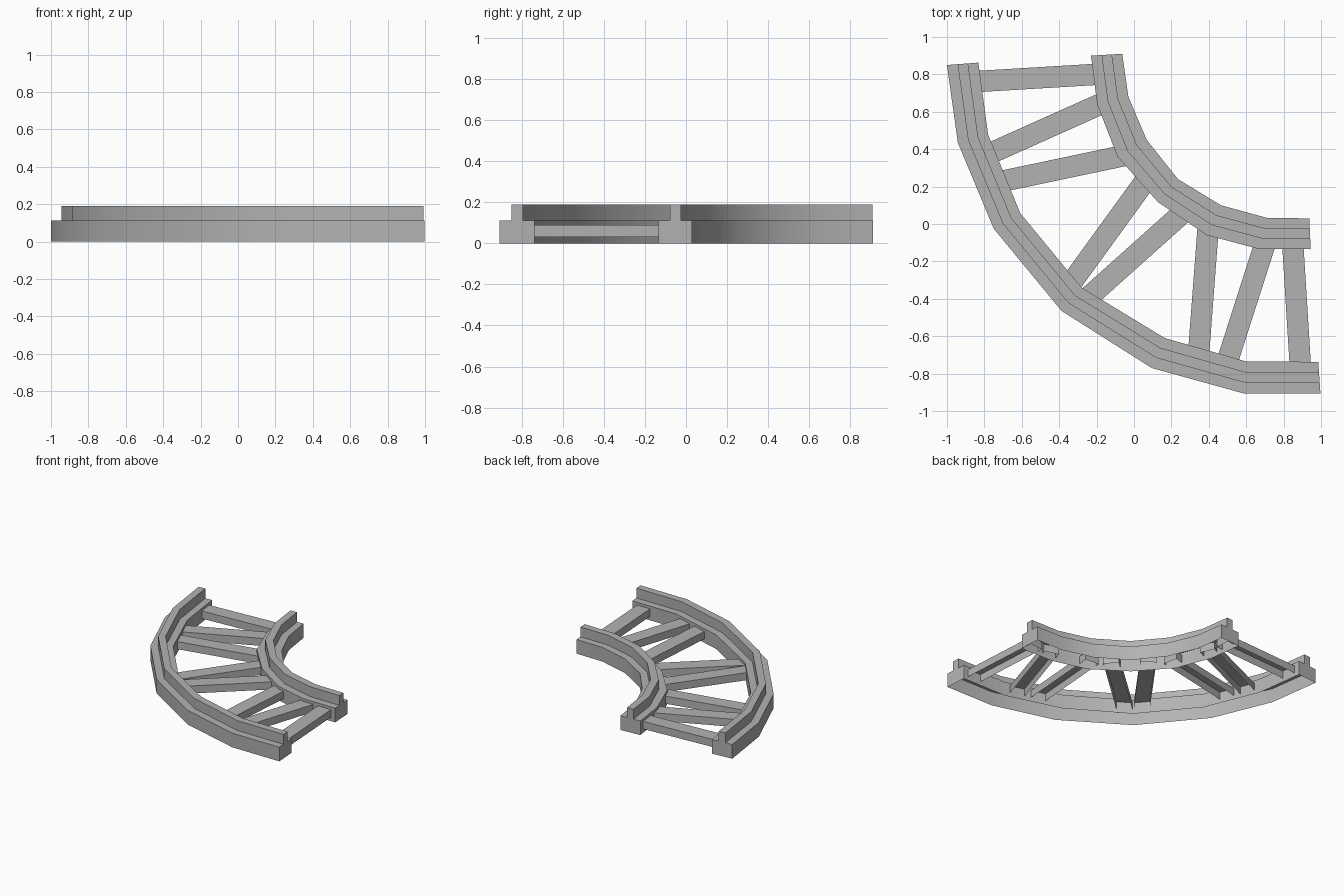
import bpy, bmesh, math
from mathutils import Vector

if "Cube" in bpy.data.objects:
    bpy.data.objects.remove(bpy.data.objects["Cube"])

grey = bpy.data.materials.new("grey")
grey.diffuse_color = (0.45, 0.45, 0.45, 1)
grey.use_nodes = True
grey.node_tree.nodes["Principled BSDF"].inputs["Base Color"].default_value = grey.diffuse_color


def finish(bm, name):
    me = bpy.data.meshes.new(name)
    bm.to_mesh(me)
    bm.free()
    me.materials.append(grey)
    ob = bpy.data.objects.new(name, me)
    bpy.context.collection.objects.link(ob)
    bpy.ops.object.select_all(action='DESELECT')
    ob.select_set(True)
    bpy.context.view_layer.objects.active = ob
    bpy.ops.object.shade_smooth_by_angle(angle=math.radians(30))
    return ob


def sweep(name, side_a, side_b, profile):
    """Open-bottomed shell between two plan edges, capped at both ends.
    profile: (fraction from side_a to side_b, height)."""
    bm = bmesh.new()
    rings = []
    for a, b in zip(side_a, side_b):
        a, b = Vector(a), Vector(b)
        rings.append([bm.verts.new((*a.lerp(b, t), z)) for t, z in profile])
    for r, s in zip(rings, rings[1:]):
        for i in range(len(profile) - 1):
            bm.faces.new((r[i], s[i], s[i + 1], r[i + 1]))
    bm.faces.new(rings[0])
    bm.faces.new(rings[-1][::-1])
    return finish(bm, name)


# Rails: wide base with a narrow raised strip, hollow underneath
RAIL = [(0, 0), (0, 0.112), (0.34, 0.112), (0.34, 0.19),
        (0.67, 0.19), (0.67, 0.112), (1, 0.112), (1, 0)]

sweep("outer_rail",
      [(-1.0, 0.85), (-0.942, 0.435), (-0.75, -0.025), (-0.387, -0.465),
       (0.095, -0.77), (0.583, -0.905), (0.997, -0.907)],
      [(-0.832, 0.863), (-0.78, 0.478), (-0.608, 0.058), (-0.28, -0.34),
       (0.165, -0.61), (0.60, -0.735), (0.985, -0.737)], RAIL)

sweep("inner_rail",
      [(-0.23, 0.90), (-0.197, 0.64), (-0.088, 0.36), (0.127, 0.118),
       (0.39, -0.06), (0.665, -0.133), (0.945, -0.135)],
      [(-0.063, 0.91), (-0.03, 0.68), (0.068, 0.45), (0.235, 0.24),
       (0.465, 0.10), (0.71, 0.033), (0.937, 0.03)], RAIL)

# Cross ties: open channels whose ends run into the rails
TIES = [((-0.82, 0.763), (-0.20, 0.80)), ((-0.74, 0.39), (-0.175, 0.643)),
        ((-0.675, 0.235), (-0.07, 0.362)), ((-0.32, -0.294), (0.06, 0.23)),
        ((-0.225, -0.375), (0.25, 0.05)), ((0.348, -0.658), (0.395, -0.037)),
        ((0.508, -0.706), (0.695, -0.123)), ((0.888, -0.738), (0.85, -0.128))]
CHANNEL = [(0, 0.03), (0, 0.09), (1, 0.09), (1, 0.03)]

for n, (p, q) in enumerate(TIES, 1):
    p, q = Vector(p), Vector(q)
    d = (q - p).normalized()
    side = Vector((d.y, -d.x)) * 0.057
    p, q = p - d * 0.04, q + d * 0.04
    sweep(f"cross_tie_{n}", [p - side, q - side], [p + side, q + side], CHANNEL)

# Face normals outward
for ob in bpy.context.collection.objects:
    bm = bmesh.new()
    bm.from_mesh(ob.data)
    bmesh.ops.recalc_face_normals(bm, faces=bm.faces)
    top = max(bm.faces, key=lambda f: f.calc_center_median().z)
    if top.normal.z < 0:
        bmesh.ops.reverse_faces(bm, faces=bm.faces)
    bm.to_mesh(ob.data)
    bm.free()
